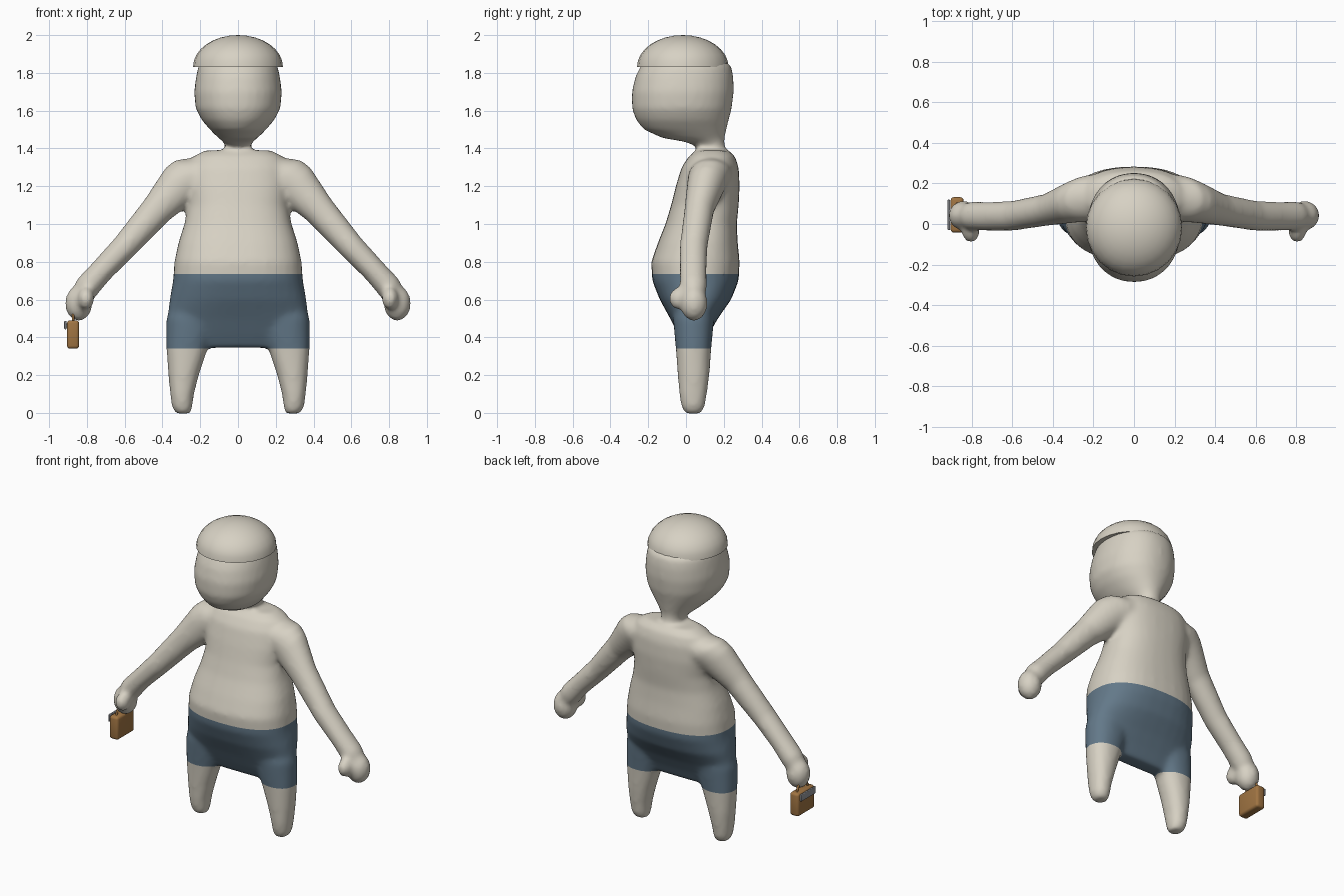
import bpy
import bmesh
from math import cos, sin, pi
from mathutils import Vector, Matrix

cube = bpy.data.objects.get("Cube")
if cube:
    bpy.data.objects.remove(cube)


def material(name, colour):
    mat = bpy.data.materials.new(name)
    mat.use_nodes = True
    mat.diffuse_color = (*colour, 1)
    mat.node_tree.nodes["Principled BSDF"].inputs["Base Color"].default_value = (*colour, 1)
    return mat


skin = material("warm_white", (0.68, 0.64, 0.55))
blue = material("slate_blue", (0.125, 0.19, 0.25))
brown = material("leather_brown", (0.35, 0.175, 0.055))
grey = material("metal_grey", (0.3, 0.31, 0.33))


def make_object(name, bm, *mats):
    bmesh.ops.recalc_face_normals(bm, faces=bm.faces)
    mesh = bpy.data.meshes.new(name)
    bm.to_mesh(mesh)
    bm.free()
    obj = bpy.data.objects.new(name, mesh)
    bpy.context.collection.objects.link(obj)
    for mat in mats:
        mesh.materials.append(mat)
    bpy.ops.object.select_all(action='DESELECT')
    obj.select_set(True)
    bpy.context.view_layer.objects.active = obj
    return obj


def signed_power(value, power):
    return abs(value) ** power * (1 if value >= 0 else -1)


def loft(bm, rings, axis=Vector((1, 0, 0)), square=2.0, sides=32):
    """Skin closed rings; each ring is (centre, radius along axis, radius along y)."""
    loops = []
    for centre, ru, rv in rings:
        loop = []
        for i in range(sides):
            a = 2 * pi * i / sides
            u = signed_power(cos(a), 2 / square) * (ru + 0.004)
            v = signed_power(sin(a), 2 / square) * (rv + 0.004)
            loop.append(bm.verts.new(Vector(centre) + axis * u + Vector((0, v, 0))))
        loops.append(loop)
    for low, high in zip(loops, loops[1:]):
        for i in range(sides):
            j = (i + 1) % sides
            bm.faces.new((low[i], low[j], high[j], high[i]))
    bm.faces.new(loops[0])
    bm.faces.new(loops[-1])


def upright(rows, x=0):
    """Rows of height, half width, front y, back y as rings."""
    return [((x, (f + b) / 2, z), w, (b - f) / 2) for z, w, f, b in rows]


def ball(bm, centre, radii):
    bmesh.ops.create_uvsphere(bm, u_segments=24, v_segments=16, radius=1,
                              matrix=Matrix.Translation(centre) @ Matrix.Diagonal((*radii, 1)))


# Torso and hips
bm = bmesh.new()
loft(bm, upright([
    (0.345, 0.29, 0.0, 0.085), (0.42, 0.35, -0.04, 0.12), (0.5, 0.37, -0.08, 0.165),
    (0.6, 0.358, -0.135, 0.235), (0.7, 0.34, -0.175, 0.275), (0.8, 0.333, -0.18, 0.28),
    (0.9, 0.312, -0.145, 0.27), (1.0, 0.28, -0.105, 0.265), (1.1, 0.26, -0.075, 0.275),
    (1.2, 0.27, -0.05, 0.28), (1.3, 0.26, -0.02, 0.275), (1.36, 0.23, 0.02, 0.255),
    (1.39, 0.17, 0.06, 0.22)]), square=2.4)

# Neck and head
loft(bm, upright([
    (1.34, 0.075, 0.06, 0.2), (1.41, 0.06, 0.06, 0.2), (1.435, 0.075, 0.0, 0.2),
    (1.455, 0.1, -0.12, 0.2), (1.5, 0.145, -0.22, 0.21), (1.55, 0.188, -0.26, 0.222),
    (1.61, 0.22, -0.282, 0.238), (1.7, 0.229, -0.283, 0.249), (1.78, 0.218, -0.264, 0.247),
    (1.84, 0.205, -0.235, 0.235), (1.9, 0.14, -0.16, 0.14)]), square=2.15)

for side in (-1, 1):
    # Legs
    leg = [(-0.004, 0.29, 0.035, 0.0, 0.075), (0.03, 0.296, 0.05, -0.02, 0.095),
           (0.1, 0.296, 0.059, -0.032, 0.107), (0.2, 0.288, 0.077, -0.04, 0.12),
           (0.34, 0.27, 0.105, -0.05, 0.13), (0.5, 0.24, 0.135, -0.065, 0.145),
           (0.6, 0.22, 0.12, -0.05, 0.13)]
    loft(bm, [((side * x, (f + b) / 2, z), w, (b - f) / 2) for z, x, w, f, b in leg], square=2.2)

    # Arms, sloping outwards
    arm = [(0.13, 0.14, 1.29, 0.09, 0.11), (0.24, 0.125, 1.25, 0.125, 0.11),
           (0.3, 0.11, 1.215, 0.115, 0.1), (0.43, 0.07, 1.075, 0.082, 0.075),
           (0.6, 0.04, 0.88, 0.066, 0.07), (0.72, 0.038, 0.755, 0.06, 0.068),
           (0.8, 0.04, 0.665, 0.064, 0.068), (0.845, 0.04, 0.6, 0.05, 0.05)]
    loft(bm, [((side * x, y, z), ru, rv) for x, y, z, ru, rv in arm],
         axis=Vector((side * 0.72, 0, 0.69)))

    # Fist and thumb
    ball(bm, (side * 0.843, 0.042, 0.58), (0.073, 0.073, 0.094))
    ball(bm, (side * 0.805, -0.035, 0.605), (0.045, 0.057, 0.06))

# Blend the limbs into one soft body
body = make_object("body", bm, skin, blue)
remesh = body.modifiers.new("blend", 'REMESH')
remesh.mode = 'VOXEL'
remesh.voxel_size = 0.014
soften = body.modifiers.new("soften", 'SMOOTH')
soften.factor = 0.5
soften.iterations = 12
for mod in ("blend", "soften"):
    bpy.ops.object.modifier_apply(modifier=mod)

# Skirt: cut clean hems, then colour between them
HEM, WAIST = 0.34, 0.735
bm = bmesh.new()
bm.from_mesh(body.data)
for height in (HEM, WAIST):
    bmesh.ops.bisect_plane(bm, geom=bm.verts[:] + bm.edges[:] + bm.faces[:],
                           plane_co=(0, 0, height), plane_no=(0, 0, 1))
for face in bm.faces:
    c = face.calc_center_median()
    face.material_index = int(HEM < c.z < WAIST and abs(c.x) < 0.5)
    face.smooth = True
bm.to_mesh(body.data)
bm.free()

# Cap: half an ellipsoid with a flat underside
bm = bmesh.new()
ball(bm, (0, 0, 0), (1, 1, 1))
cut = bmesh.ops.bisect_plane(bm, geom=bm.verts[:] + bm.edges[:] + bm.faces[:],
                             plane_co=(0, 0, 0), plane_no=(0, 0, 1), clear_inner=True)
bmesh.ops.contextual_create(bm, geom=[e for e in bm.edges if e.is_boundary])
bm.transform(Matrix.Translation((0, -0.017, 1.832)) @ Matrix.Diagonal((0.238, 0.242, 0.168, 1)))
make_object("cap", bm, skin)
bpy.ops.object.shade_smooth_by_angle(angle=0.9)


def rounded_box(name, centre, size, bevel, mat):
    bm = bmesh.new()
    bmesh.ops.create_cube(bm, size=1, matrix=Matrix.Translation(centre) @ Matrix.Diagonal((*size, 1)))
    bmesh.ops.bevel(bm, geom=bm.edges[:], offset=bevel, segments=3, profile=0.5, affect='EDGES')
    obj = make_object(name, bm, mat)
    bpy.ops.object.shade_smooth_by_angle(angle=0.6)
    return obj


# Small case with a metal bar on its outer face
rounded_box("case", (-0.873, 0.045, 0.415), (0.064, 0.175, 0.15), 0.016, brown)
rounded_box("case_bar", (-0.914, 0.045, 0.465), (0.012, 0.15, 0.045), 0.004, grey)
rounded_box("case_bar_mount", (-0.904, 0.045, 0.462), (0.02, 0.03, 0.02), 0.003, grey)

# Case handle: an arch held in the fist
curve = bpy.data.curves.new("case_handle", 'CURVE')
curve.dimensions = '3D'
curve.bevel_depth = 0.007
curve.bevel_resolution = 2
spline = curve.splines.new('POLY')
spline.points.add(12)
for i, point in enumerate(spline.points):
    a = pi * i / 12
    point.co = (-0.873, 0.045 - 0.055 * cos(a), 0.48 + 0.06 * sin(a), 1)
curve.materials.append(brown)
handle = bpy.data.objects.new("case_handle", curve)
bpy.context.collection.objects.link(handle)
